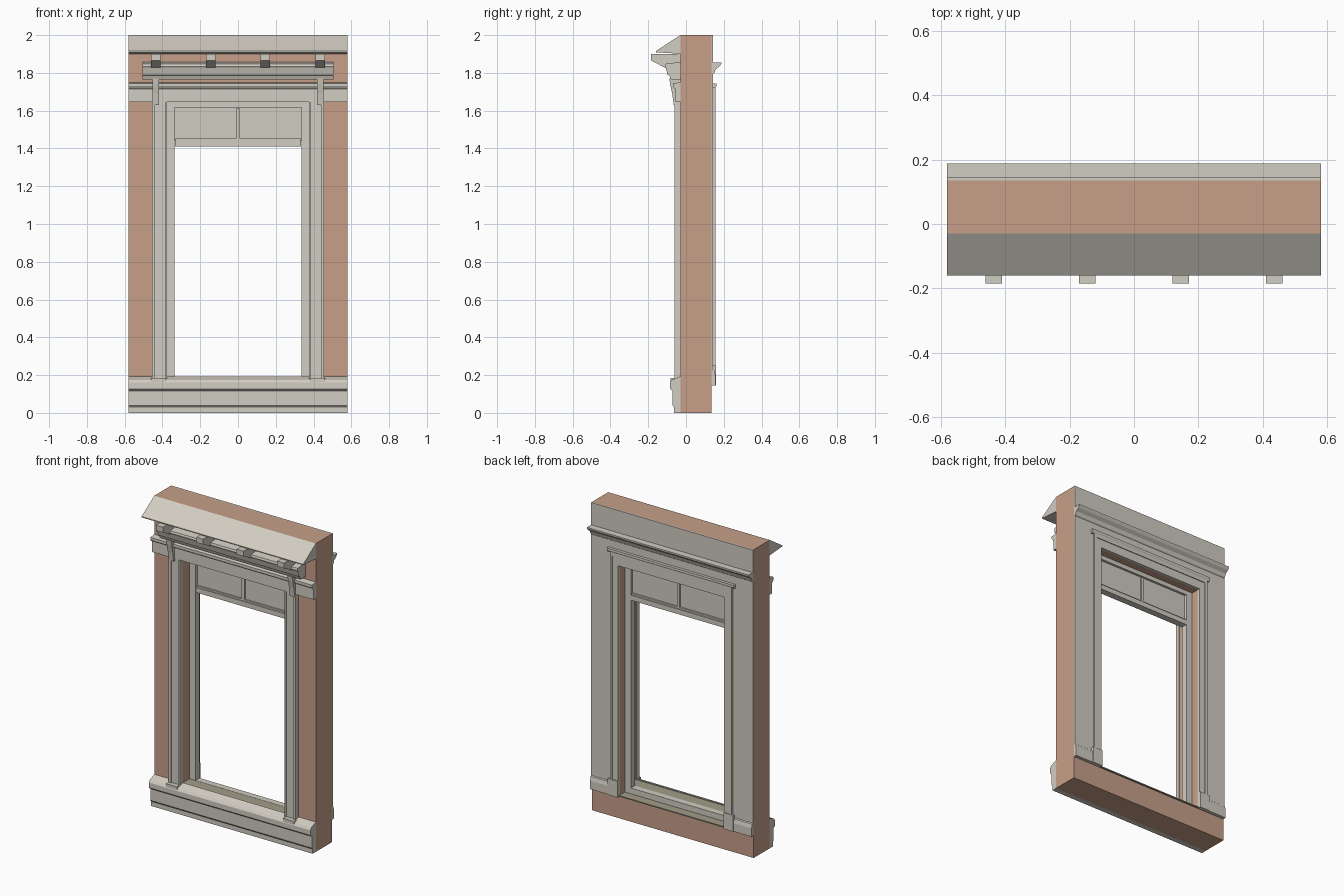
import bpy, bmesh

cube = bpy.data.objects.get("Cube")
if cube:
    bpy.data.objects.remove(cube, do_unlink=True)


def material(name, rgb):
    m = bpy.data.materials.new(name)
    m.use_nodes = True
    m.diffuse_color = (*rgb, 1)
    m.node_tree.nodes["Principled BSDF"].inputs["Base Color"].default_value = (*rgb, 1)
    return m


CREAM = material("cream_stone", (0.64, 0.61, 0.54))
BRICK = material("brick", (0.57, 0.35, 0.25))
OLIVE = material("olive_sill", (0.36, 0.34, 0.25))


def build(name, parts, mat):
    """Each part is (profile, axis, start, end): a flat outline swept along x or y."""
    bm = bmesh.new()
    for pts, axis, a, b in parts:
        def place(p, t):
            return (t, p[0], p[1]) if axis == "x" else (p[0], t, p[1])
        face = bm.faces.new([bm.verts.new(place(p, a)) for p in pts])
        new = bmesh.ops.extrude_face_region(bm, geom=[face])["geom"]
        shift = (b - a, 0, 0) if axis == "x" else (0, b - a, 0)
        bmesh.ops.translate(bm, verts=[g for g in new if isinstance(g, bmesh.types.BMVert)], vec=shift)
    bmesh.ops.recalc_face_normals(bm, faces=bm.faces)
    me = bpy.data.meshes.new(name)
    bm.to_mesh(me)
    bm.free()
    me.materials.append(mat)
    ob = bpy.data.objects.new(name, me)
    bpy.context.collection.objects.link(ob)
    return ob


def box(x0, x1, y0, y1, z0, z1):
    return ([(x0, z0), (x1, z0), (x1, z1), (x0, z1)], "y", y0, y1)


def arch(outer, inner, bottom, head, top, y0, y1):
    """Upside-down U, open at the bottom."""
    pts = [(-outer, bottom), (-outer, top), (outer, top), (outer, bottom),
           (inner, bottom), (inner, head), (-inner, head), (-inner, bottom)]
    return (pts, "y", y0, y1)


def moulding(pts, half):
    return (pts, "x", -half, half)


W, OPEN = 0.58, 0.38        # half widths of wall and opening
FRONT, BACK = -0.03, 0.135  # wall faces
SILL, HEAD = 0.145, 1.645   # opening heights

# Wall and inner plaster
build("wall", [arch(W, OPEN, SILL, HEAD, 2, FRONT, BACK),
               box(-W, W, FRONT, BACK, 0, SILL)], BRICK)
build("inner_plaster", [arch(W, OPEN, SILL, HEAD, 2, BACK, 0.144)], CREAM)

# Front base and stepped sill
build("front_base", [moulding([(FRONT, 0), (-0.063, 0), (-0.063, 0.03), (-0.071, 0.04),
      (-0.071, 0.115), (-0.085, 0.127), (-0.085, 0.16), (-0.075, 0.175), (FRONT, 0.193)], W)], CREAM)
build("sill", [moulding([(FRONT, SILL), (FRONT, 0.189), (0.05, 0.189), (0.05, 0.152),
      (0.144, 0.152), (0.144, SILL)], OPEN)], OLIVE)

# Front entablature, cornice and sloped roof
build("front_architrave", [moulding([(FRONT, 1.645), (-0.055, 1.645), (-0.055, 1.715),
      (-0.062, 1.718), (-0.07, 1.73), (-0.07, 1.745), (FRONT, 1.75)], W)], CREAM)
build("front_cornice", [moulding([(FRONT, 1.765), (-0.08, 1.765), (-0.088, 1.785), (-0.097, 1.79),
      (-0.107, 1.825), (-0.112, 1.835), (-0.108, 1.848), (FRONT, 1.858)], 0.505)], CREAM)
build("roof_ledge", [moulding([(FRONT, 2), (-0.16, 1.915), (-0.16, 1.909),
      (-0.09, 1.905), (FRONT, 1.9)], W)], CREAM)

# Corbels under the roof
corbel = [(FRONT, 1.9), (-0.185, 1.9), (-0.185, 1.866), (-0.113, 1.828), (FRONT, 1.828)]
build("corbels", [(corbel, "x", x - 0.025, x + 0.025)
                  for x in (-0.435, -0.145, 0.145, 0.435)], CREAM)

# Pilasters, plinths and scroll brackets on both sides
bracket = [(FRONT, 1.77), (-0.088, 1.77), (-0.084, 1.74), (-0.073, 1.69),
           (-0.065, 1.63), (FRONT, 1.63)]
for side, s in (("right", -1), ("left", 1)):
    def sbox(a, b, *rest):
        return box(min(s * a, s * b), max(s * a, s * b), *rest)
    build(side + "_pilaster", [sbox(OPEN, 0.44, -0.052, FRONT, SILL, HEAD),
          sbox(0.44, 0.456, -0.06, FRONT, SILL, HEAD),
          sbox(0.376, 0.386, -0.06, FRONT, SILL, HEAD)], CREAM)
    build(side + "_plinth", [sbox(0.38, 0.46, -0.083, FRONT, 0.145, 0.185)], CREAM)
    build(side + "_bracket", [(bracket, "x", s * 0.435 - 0.018, s * 0.435 + 0.018)], CREAM)
    # Inner side skirting and casing plinth
    skirt = [(0.144, SILL), (0.156, SILL), (0.156, 0.2), (0.15, 0.225), (0.144, 0.23)]
    build(side + "_skirting", [(skirt, "x", s * 0.445, s * W)], CREAM)
    build(side + "_inner_plinth", [sbox(OPEN, 0.45, 0.144, 0.16, SILL, 0.25)], CREAM)

# Inner casing, cap and crown moulding
build("inner_casing", [arch(0.437, OPEN, SILL, HEAD, 1.725, 0.144, 0.152),
                       arch(0.437, 0.42, SILL, 1.7, 1.725, 0.152, 0.157)], CREAM)
build("inner_cap", [moulding([(0.144, 1.72), (0.154, 1.72), (0.162, 1.732),
      (0.162, 1.745), (0.144, 1.745)], 0.455)], CREAM)
build("inner_crown", [moulding([(0.144, 1.795), (0.15, 1.8), (0.158, 1.82), (0.178, 1.835),
      (0.187, 1.848), (0.187, 1.855), (0.144, 1.855)], W)], CREAM)

# Window frame with closed top panel
build("window_frame", [arch(OPEN, 0.335, SILL, 1.617, HEAD, 0.045, 0.085),
                       box(-0.335, 0.335, 0.045, 0.085, SILL, 0.19)], CREAM)
build("top_panel", [box(-0.335, 0.335, 0.062, 0.07, 1.44, 1.617)], CREAM)
build("panel_rail", [box(-0.333, 0.333, 0.045, 0.088, 1.41, 1.442),
                     box(-0.333, 0.333, 0.052, 0.08, 1.442, 1.452)], CREAM)
build("panel_muntin", [box(-0.01, 0.01, 0.05, 0.08, 1.45, 1.612)], CREAM)
